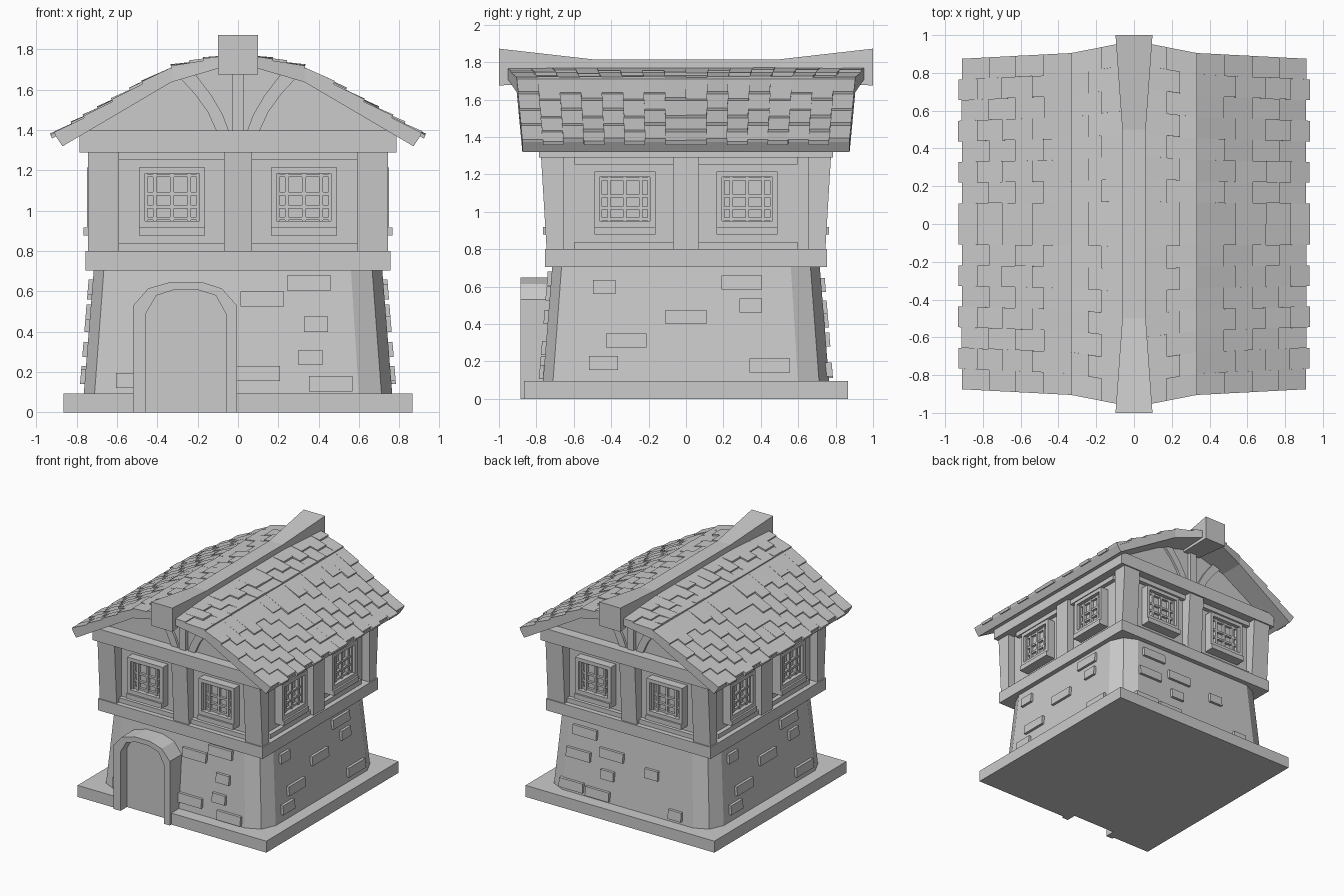
import bpy, bmesh, random
from mathutils import Matrix
from math import pi

random.seed(4)
cube = bpy.data.objects.get("Cube")
if cube:
    bpy.data.objects.remove(cube, do_unlink=True)

GREY = (0.6, 0.6, 0.6, 1.0)
grey = bpy.data.materials.new("plain_grey")
grey.diffuse_color = GREY
grey.use_nodes = True
grey.node_tree.nodes["Principled BSDF"].inputs["Base Color"].default_value = GREY


def finish(name, bm):
    bmesh.ops.recalc_face_normals(bm, faces=bm.faces)
    me = bpy.data.meshes.new(name)
    bm.to_mesh(me)
    bm.free()
    me.materials.append(grey)
    ob = bpy.data.objects.new(name, me)
    bpy.context.scene.collection.objects.link(ob)
    return ob


def loft(bm, rings):
    """Skin a closed solid through rings of equal length."""
    vs = [[bm.verts.new(p) for p in r] for r in rings]
    n = len(vs[0])
    for a, b in zip(vs, vs[1:]):
        for i in range(n):
            j = (i + 1) % n
            bm.faces.new((a[i], a[j], b[j], b[i]))
    bm.faces.new(vs[0])
    bm.faces.new(vs[-1])


def solid(name, rings):
    bm = bmesh.new()
    loft(bm, rings)
    return finish(name, bm)


def prism_y(name, outline, y0, y1):
    return solid(name, [[(x, y, z) for x, z in outline] for y in (y0, y1)])


def box(name, x, y, z):
    return solid(name, [[(x[0], y[0], h), (x[1], y[0], h), (x[1], y[1], h), (x[0], y[1], h)] for h in z])


def block(bm, u0, u1, z0, z1, d0, d1, lean=0.0):
    """Block on the front wall; d is the distance out from the centre."""
    loft(bm, [[(u0, -d0, z), (u1, -d0, z), (u1, -d1 - s, z), (u0, -d1 - s, z)]
              for z, s in ((z0, 0), (z1, lean))])


def on_side(name, bm, k):
    """Turn a front wall part onto side k (front, right, back, left)."""
    bm.transform(Matrix.Rotation(k * pi / 2, 4, 'Z'))
    return finish(name + "_" + ("front", "right", "back", "left")[k], bm)


# Base slab with a notch for the doorway
E = 0.865
plan = [(-E, -E), (-0.46, -E), (-0.46, -0.79), (-0.06, -0.79), (-0.06, -E), (E, -E), (E, E), (-E, E)]
solid("base_slab", [[(x, y, z) for x, y in plan] for z in (0, 0.095)])

# Tapered stone storey with two-step corners
corner = [(0.56, -0.715), (0.665, -0.665), (0.715, -0.56)]
ring = []
for k in range(4):
    for x, y in corner:
        for _ in range(k):
            x, y = -y, x
        ring.append((x, y))
solid("stone_walls", [[(x * s, y * s, z) for x, y in ring] for z, s in ((0.09, 1.07), (0.71, 1.0))])

# Raised stones: centre, width, bottom
WIDE, SHORT = 0.217, 0.12
front = [(.12, WIDE, .525), (.352, WIDE, .605), (.387, SHORT, .4), (.36, SHORT, .235),
         (.1, WIDE, .155), (.46, WIDE, .105), (-.53, .15, .12)]
side = [(-.437, SHORT, .56), (.297, WIDE, .585), (.345, SHORT, .46), (0, WIDE, .4),
        (-.32, WIDE, .275), (-.442, .155, .155), (.447, WIDE, .14)]
back = [(-.41, WIDE, .57), (-.16, WIDE, .45), (-.46, WIDE, .38), (-.19, SHORT, .28),
        (.21, SHORT, .39), (-.51, WIDE, .12), (-.27, WIDE, .11), (.44, SHORT, .12)]
for k, stones in enumerate((front, side, back, side)):
    bm = bmesh.new()
    for c, w, z in stones:
        d = 0.765 - 0.082 * (z - 0.095)
        block(bm, c - w / 2, c + w / 2, z, z + 0.075, 0.66, d + 0.022, -0.006)
    on_side("raised_stones", bm, k)

# Arched door surround and door
outer = [(-.52, 0), (-.52, .53), (-.445, .615), (-.33, .648), (-.185, .648), (-.08, .615), (-.005, .53), (-.005, 0)]
inner = [(-.457, 0), (-.457, .49), (-.405, .58), (-.315, .608), (-.2, .608), (-.11, .58), (-.06, .49), (-.06, 0)]
solid("door_surround", [[(p[0], y, p[1]) for p, y in ((o, -.885), (i, -.885), (i, -.66), (o, -.66))]
                        for o, i in zip(outer, inner)])
prism_y("door", inner, -0.8, -0.68)

# Timber storey
box("lower_beam", (-.755, .755), (-.755, .755), (.705, .8))
box("plaster_walls", (-.68, .68), (-.68, .68), (.79, 1.3))
box("upper_beam", (-.785, .785), (-.785, .785), (1.29, 1.397))
for sx in (-1, 1):
    for sy in (-1, 1):
        solid("corner_post", [[(sx * x, sy * y, z) for x, y in ((.59, .655), (.745, .655), (.745, t), (.59, t))]
                              for z, t in ((.795, .745), (1.295, .775))])

for k in range(4):
    lean = 0.03 if k % 2 == 0 else 0.0
    bm = bmesh.new()
    block(bm, -.07, .07, .795, 1.295, .66, .742, lean)
    on_side("middle_post", bm, k)
    trim, frames, panes = bmesh.new(), bmesh.new(), bmesh.new()
    for s in (-1, 1):
        c = 0.327 * s
        for z in (.795, 1.252):
            block(trim, c - .27, c + .27, z, z + .042, .66, .715)
        # Casing, sill and lattice window
        for a, b in ((-.163, -.135), (.135, .163)):
            block(frames, c + a, c + b, .9, 1.215, .67, .75)
        block(frames, c - .163, c + .163, 1.185, 1.215, .67, .75)
        block(frames, c - .163, c + .163, .915, .95, .67, .75)
        block(frames, c - .163, c + .163, .878, .918, .67, .765)
        block(panes, c - .14, c + .14, .94, 1.19, .67, .7)
        for u in (-.13, -.085, 0, .085, .13):
            block(panes, c + u - .009, c + u + .009, .94, 1.19, .69, .725)
        for z in (.962, 1.02, 1.085, 1.175):
            block(panes, c - .14, c + .14, z - .008, z + .008, .69, .72)
    on_side("panel_trim", trim, k)
    on_side("window_frames", frames, k)
    on_side("window_lattice", panes, k)

# Gables with king posts and curved braces
half = [(.78, 1.39), (.36, 1.645), (.1, 1.72)]
prism_y("gable_walls", half + [(-x, z) for x, z in reversed(half)], -.7, .7)
brace = [(.045, 1.395), (.075, 1.475), (.13, 1.57), (.21, 1.675),
         (.285, 1.655), (.215, 1.58), (.15, 1.49), (.107, 1.395)]
for sy in (-1, 1):
    box("king_post", (-.03, .03), (sy * .69, sy * .73), (1.39, 1.72))
    for sx in (-1, 1):
        prism_y("curved_brace", [(sx * x, z) for x, z in brace], sy * .69, sy * .72)

# Roof deck: distance out, top height, underside, half length
deck = [(0, 1.772, 1.725, .96), (.1, 1.755, 1.705, .95), (.33, 1.705, 1.638, .905), (.905, 1.372, 1.32, .875)]


def deck_at(x):
    a, b = (deck[1], deck[2]) if x <= .33 else (deck[2], deck[3])
    t = (x - a[0]) / (b[0] - a[0])
    return a[1] + t * (b[1] - a[1]), a[3] + t * (b[3] - a[3])


rings = []
for sx, stations in ((-1, deck[:0:-1]), (1, deck)):
    for x, top, low, h in stations:
        xl = x - 0.035 * (x > .9)
        rings.append([(sx * x, -h, top), (sx * x, h, top), (sx * xl, h, low), (sx * xl, -h, low)])
solid("roof_deck", rings)

# Shingles, staggered in alternate columns
COLS = 16
rows = ([.05, .17, .33, .47, .62, .76, .903], [.05, .24, .33, .53, .69, .82, .922])
for sx in (-1, 1):
    bm = bmesh.new()
    for i in range(COLS):
        y0, y1 = (2 * j / COLS - 1 for j in (i, i + 1))
        ends = rows[min(i, COLS - 1 - i) % 2]
        for a, b in zip(ends, ends[1:]):
            thick = random.uniform(.013, .022)
            ring_pair = []
            for x, t in ((a, .005), (b, thick)):
                z, h = deck_at(x)
                n = 0.2 if b <= .33 else 0.5
                ring_pair.append([(sx * x, y0 * h, z - .004), (sx * x, y1 * h, z - .004),
                                  (sx * (x + n * t), y1 * h, z + t), (sx * (x + n * t), y0 * h, z + t)])
            loft(bm, ring_pair)
    finish("shingles_left" if sx > 0 else "shingles_right", bm)

# Flared ridge beam
solid("ridge_beam", [[(-w, y, low), (w, y, low), (w, y, top), (-w, y, top)]
                     for y, w, low, top in ((-1, .098, 1.675, 1.872), (-.5, .062, 1.7, 1.815),
                                            (.5, .062, 1.7, 1.815), (1, .098, 1.675, 1.872))])
